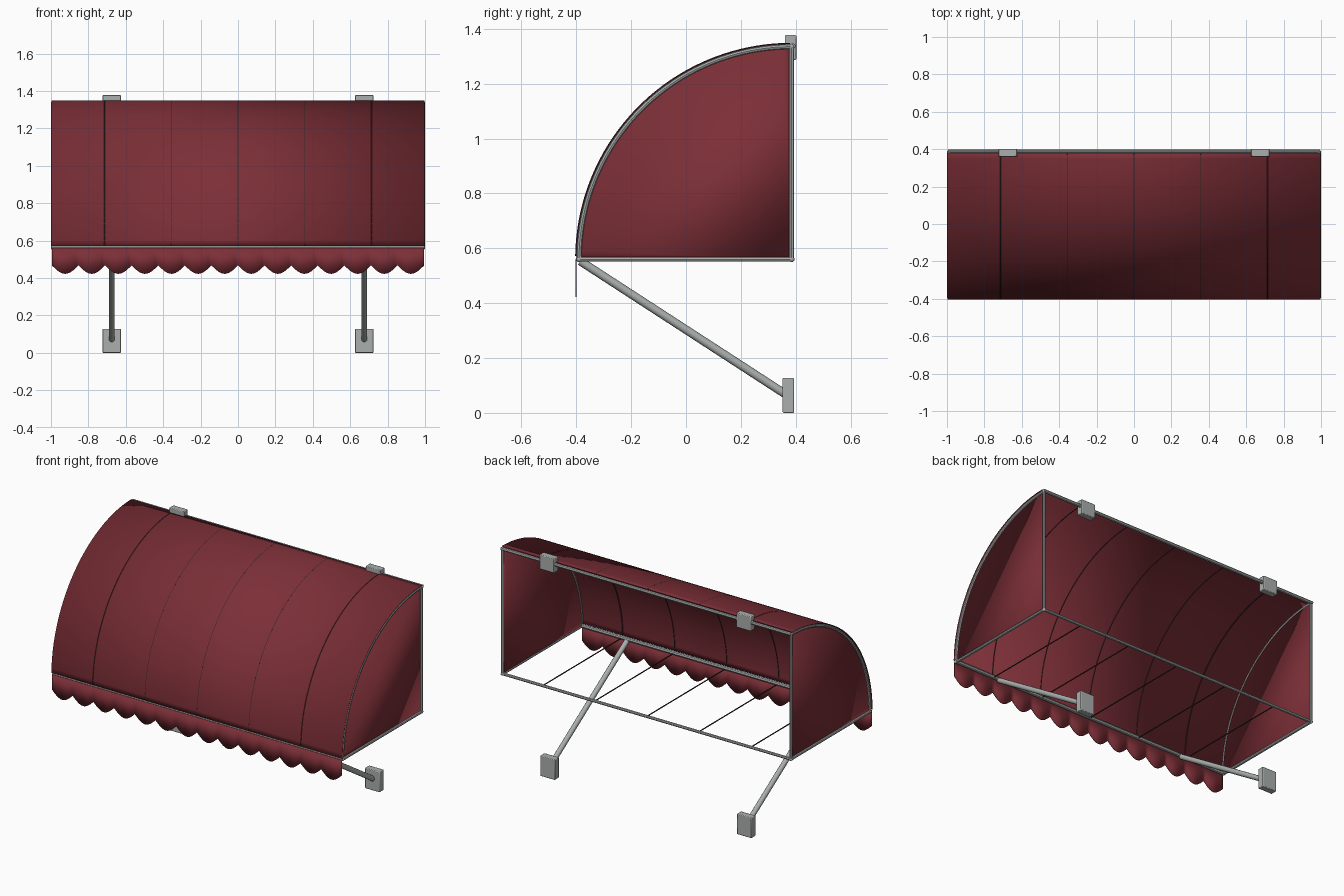
import bpy, bmesh, math
from mathutils import Vector

if "Cube" in bpy.data.objects:
    bpy.data.objects.remove(bpy.data.objects["Cube"])


def material(name, rgb):
    m = bpy.data.materials.new(name)
    m.diffuse_color = (*rgb, 1)
    m.use_nodes = True
    m.node_tree.nodes["Principled BSDF"].inputs["Base Color"].default_value = m.diffuse_color
    return m


FABRIC = material("red fabric", (0.20, 0.028, 0.038))
METAL = material("grey metal", (0.40, 0.43, 0.42))
SEAM = material("dark seam", (0.035, 0.02, 0.022))

YB, Z0 = 0.385, 0.56      # back plane and lower frame height
R_FRAME = 0.775           # hoop radius
R_CANOPY = 0.785          # fabric radius
TUBE = 0.009


def finish(ob, mat, angle=35):
    ob.data.materials.clear()
    ob.data.materials.append(mat)
    bpy.ops.object.select_all(action='DESELECT')
    bpy.context.view_layer.objects.active = ob
    ob.select_set(True)
    bpy.ops.object.shade_smooth_by_angle(angle=math.radians(angle))
    return ob


def tube(name, points, radius, mat, sides=2, cyclic=False):
    cu = bpy.data.curves.new(name, 'CURVE')
    cu.dimensions = '3D'
    cu.bevel_depth = radius
    cu.bevel_resolution = sides
    cu.use_fill_caps = True
    sp = cu.splines.new('POLY')
    sp.points.add(len(points) - 1)
    for p, co in zip(sp.points, points):
        p.co = (*co, 1)
    sp.use_cyclic_u = cyclic
    ob = bpy.data.objects.new(name, cu)
    bpy.context.collection.objects.link(ob)
    bpy.ops.object.select_all(action='DESELECT')
    bpy.context.view_layer.objects.active = ob
    ob.select_set(True)
    bpy.ops.object.convert(target='MESH')
    return finish(bpy.context.object, mat)


def sheet(name, rows, mat, thickness):
    """Thin cloth from two matching rows of points."""
    bm = bmesh.new()
    a, b = [[bm.verts.new(p) for p in row] for row in rows]
    for i in range(len(a) - 1):
        bm.faces.new((a[i], a[i + 1], b[i + 1], b[i]))
    bmesh.ops.recalc_face_normals(bm, faces=bm.faces)
    return mesh_object(name, bm, mat, thickness)


def mesh_object(name, bm, mat, thickness=0):
    me = bpy.data.meshes.new(name)
    bm.to_mesh(me)
    bm.free()
    ob = bpy.data.objects.new(name, me)
    bpy.context.collection.objects.link(ob)
    if thickness:
        mod = ob.modifiers.new("thickness", 'SOLIDIFY')
        mod.thickness = thickness
        mod.offset = 0
    return finish(ob, mat)


def block(name, centre, size):
    bpy.ops.mesh.primitive_cube_add(size=1, location=centre)
    ob = bpy.context.object
    ob.name = name
    ob.scale = size
    bpy.ops.object.transform_apply(location=False, rotation=False, scale=True)
    mod = ob.modifiers.new("soft edges", 'BEVEL')
    mod.width = 0.004
    mod.segments = 2
    return finish(ob, METAL)


def arc(x, radius, start=0.0, end=90.0, n=40):
    """Quarter hoop from the front edge up to the wall."""
    pts = []
    for i in range(n + 1):
        t = math.radians(start + (end - start) * i / n)
        pts.append((x, YB - radius * math.cos(t), Z0 + radius * math.sin(t)))
    return pts


# Curved canopy cloth
sheet("canopy", (arc(-0.998, R_CANOPY + 0.002, 0.8, 89.6),
                 arc(0.998, R_CANOPY + 0.002, 0.8, 89.6)), FABRIC, 0.004)

# Scalloped valance along the front edge
SCALLOPS, STEPS = 14, 12
top, bottom = [], []
yv = YB - R_CANOPY - 0.001
for i in range(SCALLOPS * STEPS + 1):
    x = -0.995 + 1.99 * i / (SCALLOPS * STEPS)
    drop = abs(math.sin(math.pi * i / STEPS))
    top.append((x, yv, Z0 + 0.001))
    bottom.append((x, yv, 0.467 - 0.045 * drop))
sheet("valance", (top, bottom), FABRIC, 0.004)

# Seam ribs: a hoop over the cloth joined by a straight wire underneath
for k in range(-2, 3):
    x = k * 0.357
    tube("seam_rib", arc(x, R_CANOPY + 0.001, 1.0, 89.5), 0.0035, SEAM, 1)
    tube("cross_wire", [(x, YB - R_FRAME, Z0), (x, YB, Z0)], 0.0035, SEAM, 1)

yf = YB - R_FRAME
zt = Z0 + R_FRAME
for s, side in ((-1, "left"), (1, "right")):
    xe = s * 0.99
    # End cloth
    bm = bmesh.new()
    pts = arc(s * 0.986, R_FRAME) + [(s * 0.986, YB, Z0)]
    bm.faces.new([bm.verts.new(p) for p in pts])
    mesh_object(side + "_end_cloth", bm, FABRIC, 0.004)
    # End frame
    tube(side + "_hoop", arc(xe, R_FRAME), TUBE, METAL)
    tube(side + "_upright", [(xe, YB, Z0), (xe, YB, zt)], TUBE, METAL)
    tube(side + "_lower_rail", [(xe, yf, Z0), (xe, YB, Z0)], TUBE, METAL)
    # Rounded corner joints
    for y, z in ((yf, Z0), (YB, Z0), (YB, zt)):
        bpy.ops.mesh.primitive_uv_sphere_add(segments=14, ring_count=8,
                                             radius=0.0105, location=(xe, y, z))
        bpy.context.object.name = side + "_corner_joint"
        finish(bpy.context.object, METAL)
    # Support arm with wall plates
    xs = s * 0.675
    tube(side + "_support_arm", [(xs, yf + 0.005, Z0 - 0.007), (xs, 0.375, 0.06)],
         0.0155, METAL, 4)
    block(side + "_wall_plate", (xs, 0.373, 0.0635), (0.1, 0.042, 0.127))
    block(side + "_top_bracket", (xs, 0.381, 1.332), (0.1, 0.042, 0.09))

# Long rails across the width
for name, y, z, r in (("front_rail", yf, Z0 + 0.003, 0.0115),
                      ("back_lower_rail", YB, Z0, TUBE),
                      ("back_top_rail", YB + 0.004, zt + 0.002, 0.0105)):
    tube(name, [(-0.995, y, z), (0.995, y, z)], r, METAL)
